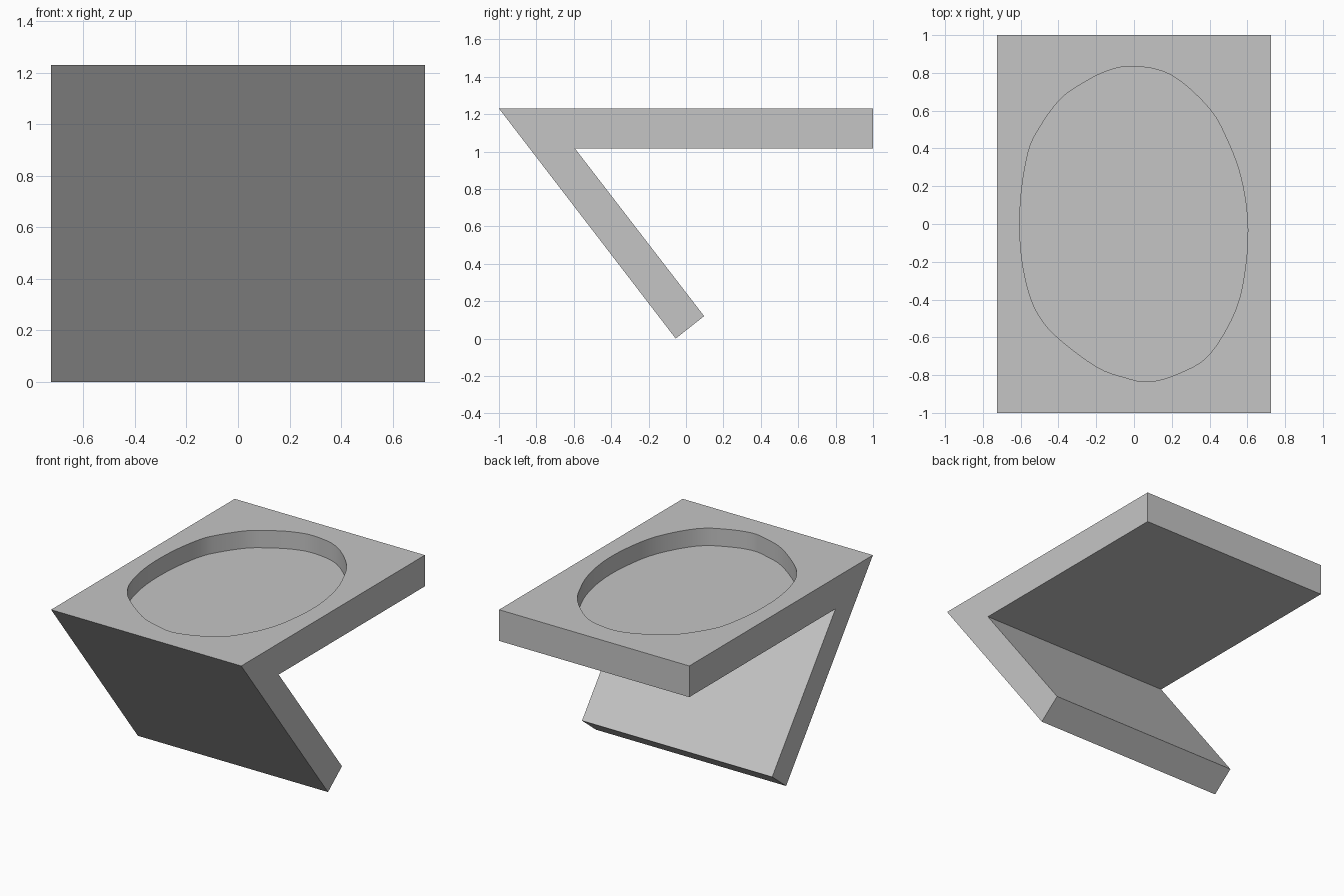
import bpy, bmesh, math
from mathutils import Vector

if "Cube" in bpy.data.objects:
    bpy.data.objects.remove(bpy.data.objects["Cube"])

TOP, HALF_W, DEPTH = 1.23, 0.725, 0.12

grey = bpy.data.materials.new("light grey")
grey.diffuse_color = (0.56, 0.56, 0.56, 1)
grey.use_nodes = True
grey.node_tree.nodes["Principled BSDF"].inputs["Base Color"].default_value = grey.diffuse_color


def prism(name, outline, direction):
    """Closed solid made by extruding one outline along a direction."""
    bm = bmesh.new()
    face = bm.faces.new([bm.verts.new(p) for p in outline])
    moved = bmesh.ops.extrude_face_region(bm, geom=[face])["geom"]
    verts = [g for g in moved if isinstance(g, bmesh.types.BMVert)]
    bmesh.ops.translate(bm, vec=direction, verts=verts)
    if face.is_valid and len(bm.faces) == len(outline) + 1:
        bm.faces.new(list(face.verts))
    bmesh.ops.recalc_face_normals(bm, faces=bm.faces)
    mesh = bpy.data.meshes.new(name)
    bm.to_mesh(mesh)
    bm.free()
    mesh.materials.append(grey)
    obj = bpy.data.objects.new(name, mesh)
    bpy.context.collection.objects.link(obj)
    return obj


def smooth_loop(points, steps=4):
    """Closed smooth curve through the points."""
    n, out = len(points), []
    for i in range(n):
        a, b, c, d = (Vector(points[(i + k) % n]) for k in (-1, 0, 1, 2))
        for s in range(steps):
            t = s / steps
            out.append(0.5 * (2 * b + (c - a) * t + (2 * a - 5 * b + 4 * c - d) * t**2
                              + (3 * b - a - 3 * c + d) * t**3))
    return out


# Flat top slab with a slanted leg folded back underneath
profile = [(-1, TOP), (1, TOP), (1, 1.015), (-0.593, 1.015), (0.097, 0.12), (-0.055, 0)]
stand = prism("folded_stand", [(-HALF_W, y, z) for y, z in profile], (2 * HALF_W, 0, 0))

# Hand-drawn oval recess in the top slab
oval = [(0, 0.835), (0.2, 0.787), (0.4, 0.61), (0.5, 0.43), (0.565, 0.25), (0.6, 0.03),
        (0.593, -0.2), (0.54, -0.45), (0.4, -0.69), (0.24, -0.79), (0.08, -0.835),
        (-0.05, -0.812), (-0.2, -0.755), (-0.4, -0.605), (-0.5, -0.49), (-0.56, -0.35),
        (-0.6, -0.13), (-0.6, 0.13), (-0.56, 0.38), (-0.5, 0.51), (-0.4, 0.65),
        (-0.3, 0.728), (-0.15, 0.807)]
cutter = prism("recess_cutter", [(p.x, p.y, TOP - DEPTH) for p in smooth_loop(oval)],
               (0, 0, DEPTH + 0.2))
cutter.hide_render = True

cut = stand.modifiers.new("recess", 'BOOLEAN')
cut.operation, cut.solver, cut.object = 'DIFFERENCE', 'EXACT', cutter
bpy.context.view_layer.objects.active = stand
stand.select_set(True)
bpy.ops.object.modifier_apply(modifier=cut.name)
bpy.data.objects.remove(cutter)

# Soft recess wall, crisp edges elsewhere
bpy.ops.object.shade_smooth_by_angle(angle=math.radians(30))
